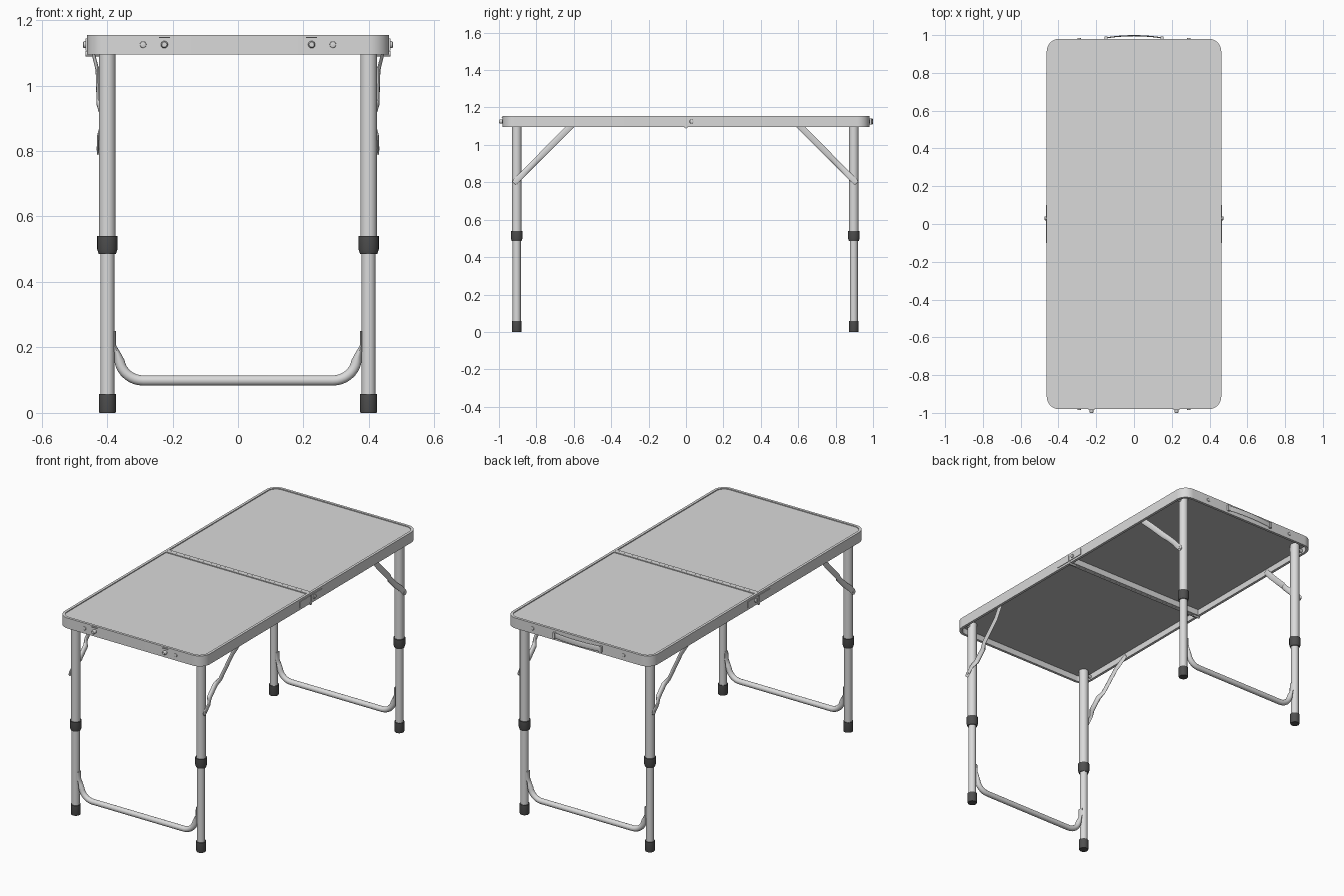
import bpy, bmesh, math
from mathutils import Vector

if "Cube" in bpy.data.objects:
    bpy.data.objects.remove(bpy.data.objects["Cube"], do_unlink=True)


def material(name, value):
    m = bpy.data.materials.new(name)
    m.use_nodes = True
    m.diffuse_color = (value, value, value, 1)
    m.node_tree.nodes["Principled BSDF"].inputs["Base Color"].default_value = (value, value, value, 1)
    return m


ALU = material("aluminium grey", 0.7)
UNDER = material("underside grey", 0.53)
RUBBER = material("black plastic", 0.08)

TOP, BOTTOM = 1.155, 1.095
HALF_X, HALF_Y = 0.462, 0.98
LEG_X, LEG_Y, LEG_SHIFT = 0.399, 0.901, -0.004
MID = 1.125
SIDES = (("right", -1), ("left", 1))
ENDS = (("front", -1), ("back", 1))


def finish(name, bm, *mats):
    bmesh.ops.recalc_face_normals(bm, faces=bm.faces)
    mesh = bpy.data.meshes.new(name)
    bm.to_mesh(mesh)
    bm.free()
    for m in mats:
        mesh.materials.append(m)
    for p in mesh.polygons:
        p.use_smooth = True
    mesh.set_sharp_from_angle(angle=math.radians(35))
    ob = bpy.data.objects.new(name, mesh)
    bpy.context.collection.objects.link(ob)
    return ob


def bridge(bm, a, b):
    for i in range(len(a)):
        j = (i + 1) % len(a)
        bm.faces.new((a[i], a[j], b[j], b[i]))


def loft(name, stations, normal, mat, sides=20):
    """Elliptical sections along a path; station = (point, size along normal, size across)."""
    bm = bmesh.new()
    pts = [Vector(s[0]) for s in stations]
    loops = []
    for i, (_, a, b) in enumerate(stations):
        t = pts[min(i + 1, len(pts) - 1)] - pts[max(i - 1, 0)]
        t.normalize()
        n = Vector(normal)
        n = (n - t * n.dot(t)).normalized()
        c = t.cross(n)
        angles = [math.tau * k / sides for k in range(sides)]
        loops.append([bm.verts.new(pts[i] + n * a * math.cos(q) + c * b * math.sin(q)) for q in angles])
    for a, b in zip(loops, loops[1:]):
        bridge(bm, a, b)
    bm.faces.new(loops[0])
    bm.faces.new(loops[-1])
    return finish(name, bm, mat)


def pin(name, start, end, radius):
    return loft(name, [(start, radius, radius), (end, radius, radius)], (0, 0, 1), ALU, 16)


def knob(name, start, end, radius):
    a, b = Vector(start), Vector(end)
    rows = [(a, 1), (a.lerp(b, 0.7), 1), (a.lerp(b, 0.9), 0.9), (b, 0.7)]
    return loft(name, [(p, radius * k, radius * k) for p, k in rows], (0, 0, 1), ALU, 16)


def box(name, centre, size):
    bm = bmesh.new()
    bmesh.ops.create_cube(bm, size=1)
    for v in bm.verts:
        v.co = Vector(centre) + Vector(c * s for c, s in zip(v.co, size))
    return finish(name, bm, ALU)


def tube(name, x, y, rows, mat):
    return loft(name, [((x, y, z), r, r) for z, r in rows], (1, 0, 0), mat, 24)


def outline(inset, s):
    """One half of the table top, rounded at the two outer corners."""
    r = 0.065
    near, x = 0.0002 + inset, HALF_X - inset
    pts = [(-x, near * s), (x, near * s)]
    for start, sx in ((0, 1), (90, -1)):
        for k in range(9):
            q = math.radians(start + 90 * k / 8)
            pts.append((sx * (HALF_X - r) + (r - inset) * math.cos(q),
                        s * (HALF_Y - r + (r - inset) * math.sin(q))))
    return pts


# Table top: frame ring and inset panel for each folding half
for end, s in ENDS:
    bm = bmesh.new()
    profile = [(0, BOTTOM), (0, TOP), (0.015, TOP), (0.015, BOTTOM)]
    rings = [[bm.verts.new((x, y, z)) for x, y in outline(i, s)] for i, z in profile]
    for i, ring in enumerate(rings):
        bridge(bm, ring, rings[(i + 1) % len(rings)])
    finish(end + "_frame", bm, ALU)

    bm = bmesh.new()
    rings = [[bm.verts.new((x, y, z)) for x, y in outline(0.0148, s)] for z in (1.13, TOP - 0.005)]
    bridge(bm, *rings)
    for ring in rings:
        bm.faces.new(ring)
    ob = finish(end + "_panel", bm, ALU, UNDER)
    for p in ob.data.polygons:
        p.material_index = 1 if p.normal.z < -0.5 else 0

# Legs, collars, feet, braces
for end, s in ENDS:
    y = LEG_Y * s + LEG_SHIFT
    for side, m in SIDES:
        x, tag = LEG_X * m, end + "_" + side
        tube(tag + "_upper_leg", x, y, [(0.52, 0.0255), (1.13, 0.0255)], ALU)
        tube(tag + "_lower_leg", x, y, [(0.03, 0.0215), (0.53, 0.0215)], ALU)
        tube(tag + "_collar", x, y, [(0.485, 0.026), (0.5, 0.031), (0.54, 0.031)], RUBBER)
        tube(tag + "_foot", x, y, [(0, 0.0245), (0.004, 0.026), (0.058, 0.026)], RUBBER)
        pin(tag + "_pivot", (x, y, 1.112), (0.45 * m, y, 1.112), 0.01)

        # Diagonal brace: round lower tube, flattened ends and upper strip
        rows = [(0.428, 0.795, 0.003, 0.01), (0.428, 0.803, 0.003, 0.016),
                (0.428, 0.84, 0.003, 0.016), (0.413, 0.865, 0.012, 0.016),
                (0.413, 0.92, 0.012, 0.016), (0.427, 0.945, 0.005, 0.017),
                (0.43, 1.05, 0.005, 0.017), (0.443, 1.1, 0.004, 0.017),
                (0.444, 1.115, 0.003, 0.012)]
        loft(tag + "_brace", [((px * m, (1.712 - pz) * s + LEG_SHIFT, pz), a, b) for px, pz, a, b in rows],
             (1, 0, 0), ALU, 16)
        pin(tag + "_brace_rivet", (x, y, 0.807), (0.433 * m, y, 0.807), 0.006)

        # Small rivets on the end rails
        face = HALF_Y * s
        knob(tag + "_rail_rivet", (0.29 * m, face - 0.003 * s, MID), (0.29 * m, face + 0.005 * s, MID), 0.01)

    # Bent stretcher bar joining the two legs
    half = [((0.376, 0.25), 0.015, 0.003), ((0.376, 0.205), 0.016, 0.004), ((0.368, 0.18), 0.016, 0.01)]
    for k in range(9):
        q = math.radians(10 + 80 * k / 8)
        half.append(((0.29 + 0.073 * math.cos(q), 0.17 - 0.071 * math.sin(q)), 0.0155, 0.0155))
    full = [((-px, y, pz), a, b) for (px, pz), a, b in half]
    full += [((px, y, pz), a, b) for (px, pz), a, b in reversed(half)]
    loft(end + "_stretcher", full, (0, 1, 0), ALU)

# Front catches, middle hinges and side latches
for side, m in SIDES:
    knob(side + "_catch_knob", (0.225 * m, -0.975, MID), (0.225 * m, -1, MID), 0.011)
    box(side + "_catch_ledge", (0.225 * m, -0.982, 1.147), (0.034, 0.008, 0.003))
    for end, s in ENDS:
        box(f"{end}_{side}_latch_plate", (m * (HALF_X + 0.001), 0.052 * s, MID), (0.005, 0.096, 0.036))
    knob(side + "_latch_knob", (m * 0.46, 0.03, MID), (m * 0.473, 0.03, MID), 0.011)
    pin(side + "_hinge_barrel", (m * 0.42, 0, 1.097), (m * 0.466, 0, 1.097), 0.009)

# Carrying handle on the back rail
strip = []
for k in range(13):
    u = -1 + k / 6
    strip.append(((0.15 * u, 0.985 + 0.012 * (1 - u * u), MID), 0.016, 0.003))
loft("carry_handle", strip, (0, 0, 1), ALU)
for side, m in SIDES:
    box(side + "_handle_mount", (0.148 * m, 0.985, MID), (0.014, 0.014, 0.034))
